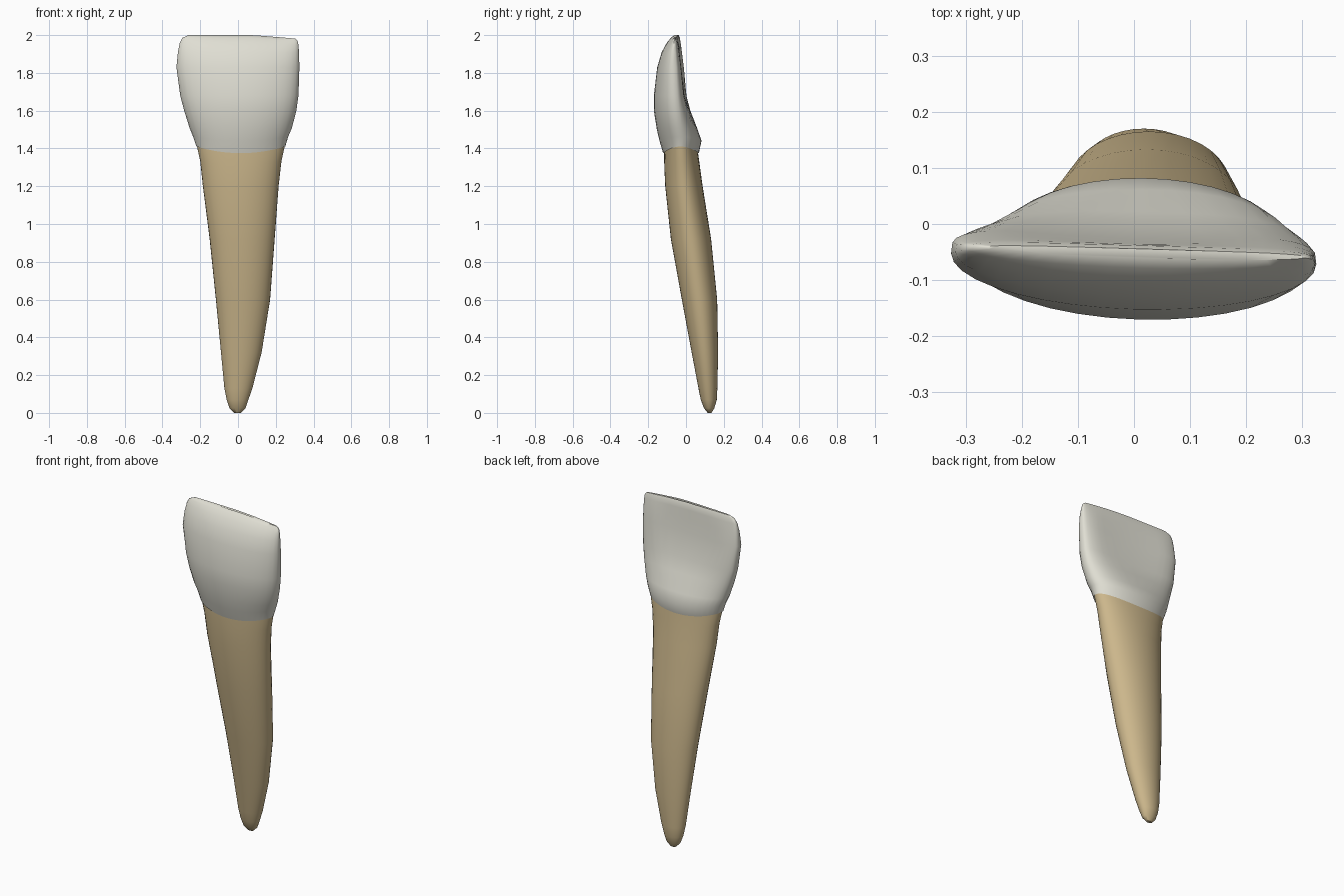
import bpy, bmesh, math

cube = bpy.data.objects.get("Cube")
if cube:
    bpy.data.objects.remove(cube, do_unlink=True)

SIDES = 36
NECK = 1.375      # height of the neck line at the middle of the front and back


def make_material(name, rgb):
    mat = bpy.data.materials.new(name)
    mat.use_nodes = True
    color = (*rgb, 1.0)
    mat.diffuse_color = color
    bsdf = next(n for n in mat.node_tree.nodes if n.type == "BSDF_PRINCIPLED")
    bsdf.inputs["Base Color"].default_value = color
    bsdf.inputs["Roughness"].default_value = 0.6
    return mat


def clamp(t):
    return max(0.0, min(1.0, t))


def power(value, exponent):
    return math.copysign(abs(value) ** exponent, value)


def ring_points(z, left, right, front, back, widest, back_power, dip):
    """One cross-section: an oval front half and a squarer, hollowed back half."""
    middle, half = (left + right) / 2, (right - left) / 2
    upper = clamp((z - NECK) / 0.3)
    rim = clamp((z - 1.9) / 0.08)
    points = []
    for i in range(SIDES):
        angle = math.tau * i / SIDES
        c, s = math.cos(angle), math.sin(angle)
        exponent = 2 / back_power if s > 0 else 1.0
        u, v = power(c, exponent), power(s, exponent)
        x = middle + half * u
        y = widest + v * (back - widest if s > 0 else widest - front)
        if s > 0:
            y -= dip * max(0.0, 1 - (u / 0.75) ** 2)
        y -= 0.03 * x * upper
        # the neck line rises at the sides; the biting edge drops at one corner
        wave = 0.035 * c * c * math.exp(-((z - NECK) / 0.1) ** 2)
        drop = 0.018 * rim * clamp((x - 0.08) / 0.22)
        points.append((x, y, z + wave - drop))
    return points


def loft(name, sections, material, cap_start, cap_end):
    bm = bmesh.new()
    rings = [[bm.verts.new(p) for p in ring_points(*sec)] for sec in sections]
    for low, high in zip(rings, rings[1:]):
        for i in range(SIDES):
            j = (i + 1) % SIDES
            bm.faces.new((low[i], low[j], high[j], high[i]))
    if cap_start:
        bm.faces.new(rings[0][::-1])
    if cap_end:
        bm.faces.new(rings[-1])
    bmesh.ops.recalc_face_normals(bm, faces=bm.faces)
    mesh = bpy.data.meshes.new(name)
    bm.to_mesh(mesh)
    bm.free()
    mesh.materials.append(material)
    obj = bpy.data.objects.new(name, mesh)
    bpy.context.collection.objects.link(obj)
    bpy.ops.object.select_all(action="DESELECT")
    obj.select_set(True)
    bpy.context.view_layer.objects.active = obj
    bpy.ops.object.shade_smooth_by_angle(angle=math.radians(50))
    return obj


enamel = make_material("enamel white", (0.74, 0.73, 0.65))
dentine = make_material("root tan", (0.60, 0.47, 0.26))

# Root: height, left, right, front, back; tapering and leaning backwards
root_profile = [
    (0.0, -0.02, 0.015, 0.115, 0.135),
    (0.025, -0.045, 0.04, 0.095, 0.15),
    (0.07, -0.06, 0.055, 0.078, 0.163),
    (0.13, -0.072, 0.076, 0.066, 0.166),
    (0.32, -0.09, 0.125, 0.03, 0.17),
    (0.6, -0.117, 0.17, -0.022, 0.165),
    (0.92, -0.15, 0.194, -0.08, 0.133),
    (1.2, -0.186, 0.215, -0.11, 0.088),
    (1.31, -0.2, 0.23, -0.115, 0.073),
    (NECK, -0.217, 0.247, -0.116, 0.064),
    (1.41, -0.22, 0.25, -0.116, 0.06),
]
root_sections = [(*row, (row[3] + row[4]) / 2, 2, 0) for row in root_profile]
loft("root", root_sections, dentine, True, False)

# Crown: height, left, right, front, back, depth of widest line, back squareness, hollow
crown_sections = [
    (NECK, -0.22, 0.25, -0.121, 0.068, -0.03, 2, 0),
    (1.44, -0.238, 0.266, -0.14, 0.082, -0.03, 2, 0),
    (1.5, -0.256, 0.285, -0.154, 0.062, -0.04, 2.2, 0),
    (1.6, -0.285, 0.309, -0.17, 0.026, -0.05, 2.6, 0.004),
    (1.68, -0.306, 0.32, -0.17, 0.004, -0.055, 3.2, 0.01),
    (1.83, -0.326, 0.325, -0.152, -0.014, -0.062, 4, 0.012),
    (1.91, -0.318, 0.323, -0.128, -0.025, -0.06, 4, 0.008),
    (1.96, -0.308, 0.32, -0.1, -0.033, -0.056, 4, 0.003),
    (1.986, -0.294, 0.316, -0.078, -0.038, -0.053, 4, 0),
    (2.0, -0.262, 0.302, -0.06, -0.044, -0.051, 4, 0),
]
loft("crown", crown_sections, enamel, False, True)
